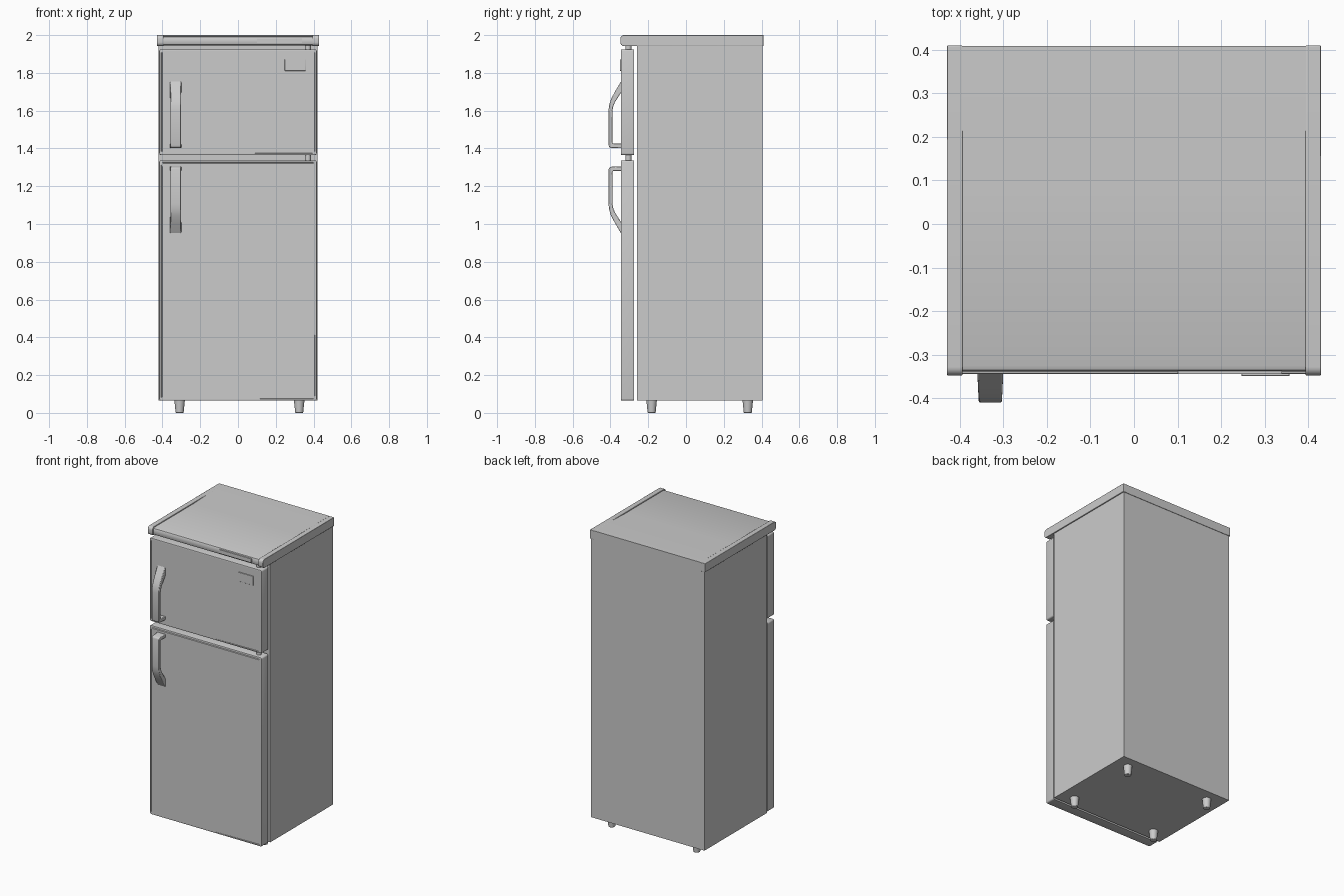
import bpy, bmesh, math
from mathutils import Matrix, Vector

if "Cube" in bpy.data.objects:
    bpy.data.objects.remove(bpy.data.objects["Cube"])


def finish(name, bm, bevel=0.0, segments=2):
    bmesh.ops.recalc_face_normals(bm, faces=bm.faces[:])
    mesh = bpy.data.meshes.new(name)
    bm.to_mesh(mesh)
    bm.free()
    ob = bpy.data.objects.new(name, mesh)
    bpy.context.collection.objects.link(ob)
    if bevel:
        mod = ob.modifiers.new("Bevel", 'BEVEL')
        mod.width, mod.segments = bevel, segments
        mod.limit_method = 'ANGLE'
        mod.angle_limit = math.radians(40)
    bpy.ops.object.select_all(action='DESELECT')
    bpy.context.view_layer.objects.active = ob
    ob.select_set(True)
    bpy.ops.object.shade_smooth_by_angle(angle=math.radians(35))
    return ob


def box_bm(lo, hi):
    lo, hi = Vector(lo), Vector(hi)
    bm = bmesh.new()
    bmesh.ops.create_cube(bm, size=1, matrix=Matrix.Translation((lo + hi) / 2)
                          @ Matrix.Diagonal((*(hi - lo), 1)))
    return bm


def box(name, lo, hi, bevel=0.0):
    return finish(name, box_bm(lo, hi), bevel)


def prism_bm(profile, x0, x1):
    """Extrude a (y, z) outline along x."""
    bm = bmesh.new()
    face = bm.faces.new([bm.verts.new((x0, y, z)) for y, z in profile])
    ext = bmesh.ops.extrude_face_region(bm, geom=[face])
    for v in ext["geom"]:
        if isinstance(v, bmesh.types.BMVert):
            v.co.x = x1
    return bm


def cone(name, x, y, z0, z1, r0, r1, bevel=0.0):
    bm = bmesh.new()
    bmesh.ops.create_cone(bm, cap_ends=True, segments=24, radius1=r0, radius2=r1,
                          depth=z1 - z0, matrix=Matrix.Translation((x, y, (z0 + z1) / 2)))
    return finish(name, bm, bevel)


def door(name, z0, z1):
    bm = box_bm((-0.417, -0.344, z0), (0.417, -0.274, z1))
    # rounded corners, then a softened front rim
    side = [e for e in bm.edges if abs(e.verts[0].co.y - e.verts[1].co.y) > 0.01]
    bmesh.ops.bevel(bm, geom=side, offset=0.01, segments=3, affect='EDGES', profile=0.5)
    front = min(bm.faces, key=lambda f: f.calc_center_median().y)
    bmesh.ops.bevel(bm, geom=front.edges[:], offset=0.004, segments=2,
                    affect='EDGES', profile=0.5)
    # groove around the front panel
    bm.normal_update()
    front = max((f for f in bm.faces if f.normal.y < -0.9), key=lambda f: f.calc_area())
    for thick, depth in ((0.005, 0), (0.002, -0.005), (0.004, 0), (0.003, 0.005)):
        bmesh.ops.inset_region(bm, faces=[front], thickness=thick, depth=depth)
    return finish(name, bm)


# cabinet
box("cabinet", (-0.422, -0.26, 0.065), (0.422, 0.406, 1.95))

# top cover: centre panel rising at the back, and two raised side rails
centre = [(0.409, 1.942), (-0.325, 1.945), (-0.335, 1.949), (-0.339, 1.958),
          (-0.339, 1.982), (-0.335, 1.99), (-0.325, 1.994),
          (0.085, 1.994), (0.24, 2.0), (0.409, 2.0)]
finish("top_panel", prism_bm(centre, -0.395, 0.395))


def rail_profile():
    pts = [(0.41, 2.0), (0.41, 1.942)]
    for i in range(7):
        a = math.radians(-90 - 15 * i)
        pts.append((-0.328 + 0.02 * math.cos(a), 1.962 + 0.02 * math.sin(a)))
    for i in range(7):
        a = math.radians(180 - 15 * i)
        pts.append((-0.328 + 0.02 * math.cos(a), 1.98 + 0.02 * math.sin(a)))
    return pts


for side, s in (("left", -1), ("right", 1)):
    finish(f"top_rail_{side}", prism_bm(rail_profile(), s * 0.394, s * 0.429), 0.002)
box("top_trim_plate", (0.1, -0.345, 1.957), (0.34, -0.336, 1.984), 0.001)

# doors
door("freezer_door", 1.365, 1.925)
door("fridge_door", 0.065, 1.337)

# blank badge
box("badge_plate", (0.247, -0.349, 1.811), (0.357, -0.34, 1.872), 0.0015)

# handles: the lower one is the upper one flipped in z
handle = [(-0.338, 1.765), (-0.375, 1.703), (-0.397, 1.662), (-0.407, 1.63),
          (-0.41, 1.6), (-0.41, 1.418), (-0.407, 1.408), (-0.398, 1.403),
          (-0.338, 1.401), (-0.338, 1.425), (-0.385, 1.425), (-0.39, 1.43),
          (-0.39, 1.595), (-0.386, 1.62), (-0.376, 1.645), (-0.338, 1.705)]
for name, flip in (("freezer_handle", False), ("fridge_handle", True)):
    prof = [(y, 2.706 - z if flip else z) for y, z in handle]
    bm = prism_bm(prof, -0.03, 0.03)
    for v in bm.verts:
        v.co.x *= 1 - 1.6 * (-0.338 - v.co.y)
        v.co.x -= 0.33
    finish(name, bm, 0.004)

# hinge pins
cone("hinge_pin_top", 0.37, -0.305, 1.92, 1.948, 0.016, 0.016)
cone("hinge_pin_middle", 0.37, -0.305, 1.332, 1.37, 0.016, 0.016)

# feet
for xn, x in (("left", -0.309), ("right", 0.324)):
    for yn, y in (("front", -0.182), ("back", 0.327)):
        cone(f"foot_{yn}_{xn}", x, y, 0.0, 0.068, 0.021, 0.028, 0.003)
